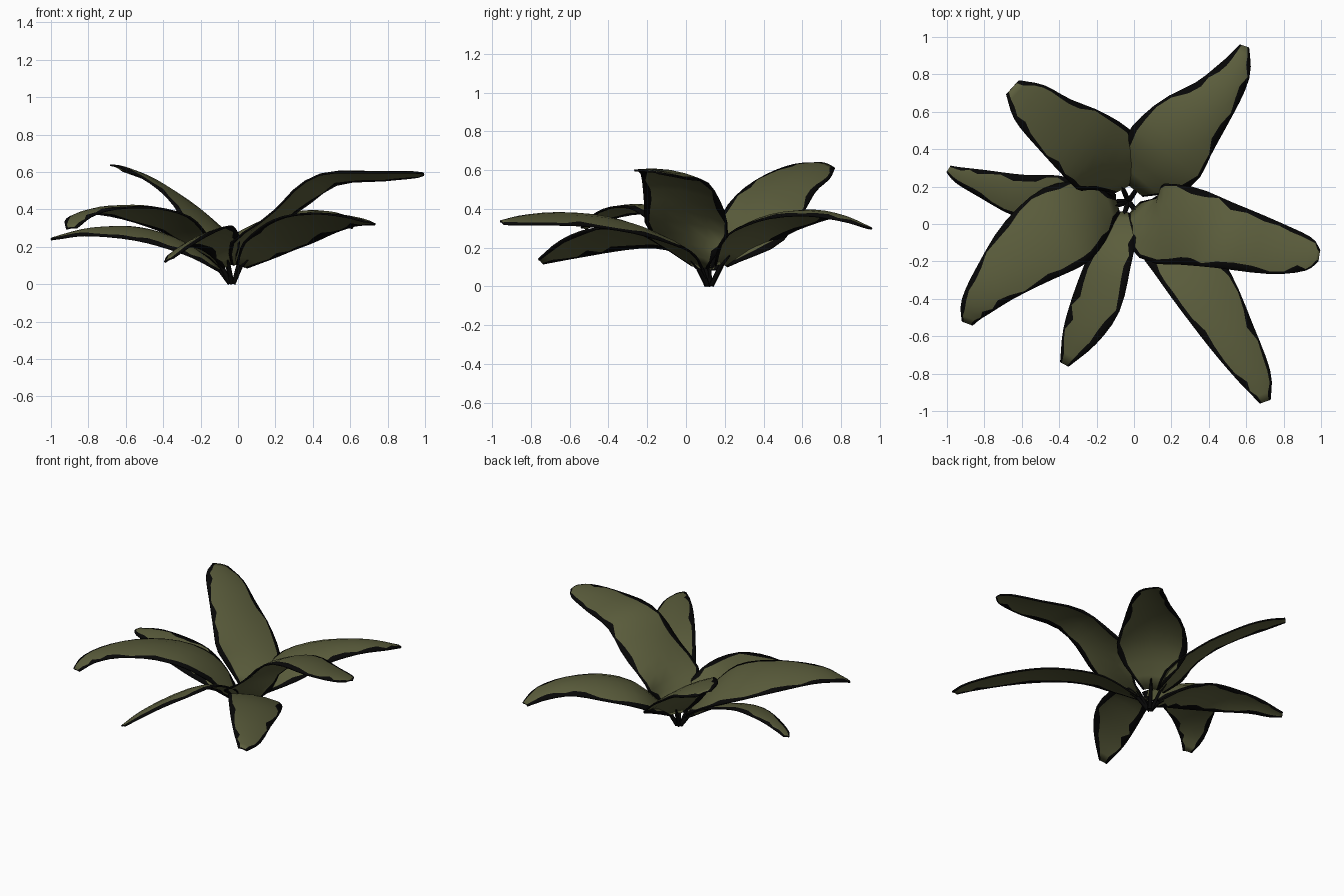
import bpy, math, random
from mathutils import Vector

if "Cube" in bpy.data.objects:
    bpy.data.objects.remove(bpy.data.objects["Cube"])

random.seed(4)


def material(name, rgb):
    m = bpy.data.materials.new(name)
    m.diffuse_color = (*rgb, 1)
    m.use_nodes = True
    m.node_tree.nodes["Principled BSDF"].inputs["Base Color"].default_value = m.diffuse_color
    return m


olive = material("olive_green", (0.104, 0.109, 0.045))
black = material("near_black", (0.002, 0.002, 0.002))
ROOT = Vector((-0.03, 0.12, 0.0))
STEPS = 3


def spline(pts, steps):
    """Catmull-Rom through (x, y, z, half_width) points."""
    v = [Vector(p) for p in pts]
    v = [2 * v[0] - v[1]] + v + [2 * v[-1] - v[-2]]
    out = []
    for i in range(1, len(v) - 2):
        a, b, c, d = v[i - 1:i + 3]
        for s in range(steps):
            t = s / steps
            out.append(0.5 * (2 * b + (c - a) * t + (2 * a - 5 * b + 4 * c - d) * t * t
                              + (3 * b - a - 3 * c + d) * t ** 3))
    return out + [v[-2]]


def leaf(name, bank, pts, fold=0.07):
    """Blade swept along its spine; bank lowers the right-hand edge, fold droops both."""
    path = spline(pts, STEPS)
    n = len(path)
    verts, faces, mats = [], [], []
    for i, p in enumerate(path):
        t = path[min(i + 1, n - 1)] - path[max(i - 1, 0)]
        side = Vector((t.y, -t.x, 0)).normalized()
        w = max(p[3], 0.01)
        across = side + Vector((0, 0, -bank))
        rim_l, rim_r = (1 - min(0.4, random.uniform(0.008, 0.042) / w) for _ in "lr")
        for u in (-1, -rim_l, -0.5, 0, 0.5, rim_r, 1):
            droop = fold * w * (1 - 2 * u * u)
            verts.append(p.xyz + across * (u * w) + Vector((0, 0, droop)))
    for i in range(n - 1):
        for j in range(6):
            a = i * 7 + j
            faces.append((a, a + 7, a + 8, a + 1))
            mats.append(1 if j in (0, 5) else 0)
    me = bpy.data.meshes.new(name)
    me.from_pydata(verts, [], faces)
    me.materials.append(olive)
    me.materials.append(black)
    me.polygons.foreach_set("material_index", mats)
    me.polygons.foreach_set("use_smooth", [True] * len(faces))
    me.update()
    ob = bpy.data.objects.new(name, me)
    bpy.context.collection.objects.link(ob)
    # thin blade with a dark rim
    sol = ob.modifiers.new("thickness", "SOLIDIFY")
    sol.thickness = 0.01
    sol.offset = 0
    sol.material_offset_rim = 1
    stem(name + "_stem", Vector(pts[0][:3]), Vector(pts[1][:3]))


def stem(name, start, end):
    """Thin tapered stalk from the root to the base of the blade."""
    cu = bpy.data.curves.new(name, "CURVE")
    cu.dimensions = "3D"
    cu.bevel_depth = 0.012
    cu.bevel_resolution = 0
    cu.use_fill_caps = True
    out = Vector((start.x - ROOT.x, start.y - ROOT.y, 0)).normalized() * 0.012
    sp = cu.splines.new("POLY")
    sp.points.add(2)
    path = [ROOT + out + Vector((0, 0, 0.005)), start, start.lerp(end, 0.3)]
    for point, co, r in zip(sp.points, path, (1.2, 1, 0.4)):
        point.co = (*co, 1)
        point.radius = r
    cu.materials.append(black)
    bpy.context.collection.objects.link(bpy.data.objects.new(name, cu))


# Seven blades, each a spine of (x, y, z, half width) from base to tip
leaf("back_right_leaf", -0.05, [
    (0.01, 0.18, 0.11, .05), (0.13, 0.33, 0.27, .215), (0.26, 0.50, 0.35, .2),
    (0.43, 0.67, 0.375, .13), (0.54, 0.82, 0.35, .085), (0.59, 0.95, 0.30, .025)], 0.12)
leaf("back_left_leaf", 0.3, [
    (-0.06, 0.19, 0.12, .05), (-0.13, 0.31, 0.27, .2), (-0.26, 0.42, 0.42, .2),
    (-0.43, 0.54, 0.54, .155), (-0.56, 0.65, 0.60, .12), (-0.65, 0.73, 0.625, .05)])
leaf("right_leaf", -0.15, [
    (0.0, 0.08, 0.10, .05), (0.09, 0.01, 0.26, .2), (0.28, -0.01, 0.43, .21),
    (0.48, -0.06, 0.57, .18), (0.75, -0.13, 0.585, .14), (0.93, -0.16, 0.59, .09),
    (0.99, -0.17, 0.59, .03)])
leaf("front_right_leaf", -0.25, [
    (0.02, 0.06, 0.10, .04), (0.13, -0.05, 0.20, .14), (0.25, -0.17, 0.27, .17),
    (0.38, -0.36, 0.33, .165), (0.52, -0.60, 0.355, .13), (0.65, -0.82, 0.345, .085),
    (0.70, -0.95, 0.33, .03)])
leaf("front_leaf", 0.45, [
    (-0.05, 0.06, 0.10, .03), (-0.07, -0.04, 0.20, .085), (-0.13, -0.20, 0.26, .115),
    (-0.20, -0.42, 0.25, .13), (-0.29, -0.60, 0.20, .095), (-0.37, -0.75, 0.13, .025)])
leaf("front_left_leaf", 0.1, [
    (-0.09, 0.10, 0.10, .04), (-0.22, 0.06, 0.25, .17), (-0.37, -0.01, 0.35, .23),
    (-0.56, -0.14, 0.40, .2), (-0.74, -0.31, 0.40, .13), (-0.85, -0.44, 0.36, .08),
    (-0.89, -0.53, 0.30, .03)])
leaf("left_leaf", -0.25, [
    (-0.10, 0.12, 0.08, .04), (-0.25, 0.12, 0.18, .1), (-0.42, 0.13, 0.25, .13),
    (-0.60, 0.15, 0.285, .115), (-0.80, 0.215, 0.285, .075), (-0.93, 0.26, 0.26, .045),
    (-0.99, 0.295, 0.245, .02)])
